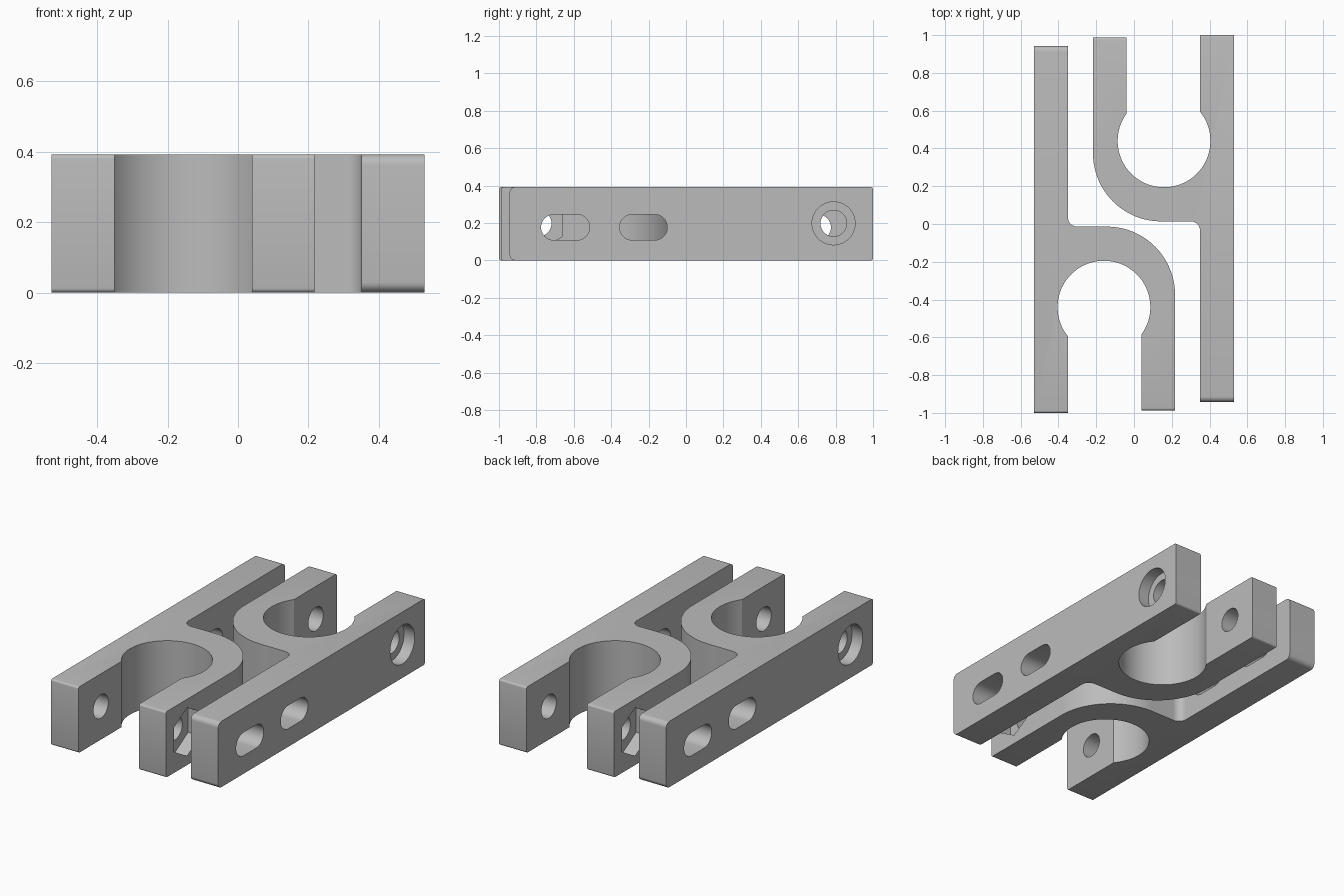
import bpy
import bmesh
from math import pi, sin, cos, sqrt, atan2, radians

cube = bpy.data.objects.get("Cube")
if cube:
    bpy.data.objects.remove(cube, do_unlink=True)

HEIGHT = 0.392
OUT, IN = 0.53, 0.35            # bar outer and inner faces
HOOK_OUT, HOOK_IN = -0.217, -0.04
BACK, FRONT, HOOK_END = 1.0, -0.943, 0.987
WEB = 0.014                     # front face of the web joining hook and bar
BORE = (0.159, 0.44, 0.2455)    # x, y, radius
BOLT_Y, BOLT_Z = 0.789, 0.198
SLOT_Z, SLOT_R = 0.177, 0.069

grey = bpy.data.materials.new("plain grey")
grey.use_nodes = True
colour = (0.5, 0.5, 0.5, 1)
grey.diffuse_color = colour
grey.node_tree.nodes["Principled BSDF"].inputs["Base Color"].default_value = colour


def arc(cx, cy, r, start, end, n):
    return [(cx + r * cos(start + (end - start) * i / n),
             cy + r * sin(start + (end - start) * i / n)) for i in range(n + 1)]


def prism(name, points, place, depth):
    """Extrude a closed outline; place maps (u, v, w) to x, y, z."""
    bm = bmesh.new()
    low = [bm.verts.new(place(u, v, 0)) for u, v in points]
    high = [bm.verts.new(place(u, v, depth)) for u, v in points]
    bm.faces.new(low)
    bm.faces.new(high)
    for i in range(len(points)):
        j = (i + 1) % len(points)
        bm.faces.new((low[i], low[j], high[j], high[i]))
    bmesh.ops.recalc_face_normals(bm, faces=bm.faces)
    mesh = bpy.data.meshes.new(name)
    bm.to_mesh(mesh)
    bm.free()
    obj = bpy.data.objects.new(name, mesh)
    bpy.context.collection.objects.link(obj)
    return obj


def round_ends(obj, y, radius, segments):
    """Round the upper and lower edges of the end face at the given y."""
    bm = bmesh.new()
    bm.from_mesh(obj.data)
    edges = [e for e in bm.edges
             if all(abs(v.co.y - y) < 1e-4 for v in e.verts)
             and abs(e.verts[0].co.z - e.verts[1].co.z) < 1e-4]
    bmesh.ops.bevel(bm, geom=edges, offset=radius, segments=segments,
                    profile=0.5, affect='EDGES')
    bm.to_mesh(obj.data)
    bm.free()


def cut(obj, points, x0, x1):
    """Cut an outline in the y-z plane through obj between two x values."""
    cutter = prism("cutter", points, lambda u, v, w: (x0 + w, u, v), x1 - x0)
    cutter.hide_render = True
    mod = obj.modifiers.new("hole", 'BOOLEAN')
    mod.operation = 'DIFFERENCE'
    mod.solver = 'EXACT'
    mod.object = cutter
    bpy.context.view_layer.objects.active = obj
    bpy.ops.object.modifier_apply(modifier=mod.name)
    bpy.data.objects.remove(cutter, do_unlink=True)


def circle(r, n=40, turn=0.0):
    return arc(BOLT_Y, BOLT_Z, r, turn, turn + 2 * pi, n)[:-1]


# Clamp outline: long bar, web, rounded hook and open bore
bx, by, br = BORE
left = atan2(sqrt(br**2 - (HOOK_IN - bx)**2), HOOK_IN - bx)
right = atan2(sqrt(br**2 - (IN - bx)**2), IN - bx)
R, fillet = 0.36, 0.05
outline = [(OUT, FRONT), (OUT, BACK), (IN, BACK)]
outline += arc(bx, by, br, right, left - 2 * pi, 72)
outline += [(HOOK_IN, HOOK_END), (HOOK_OUT, HOOK_END)]
outline += arc(HOOK_OUT + R, WEB + R, R, pi, 1.5 * pi, 32)
outline += arc(IN - fillet, WEB - fillet, fillet, pi / 2, 0, 10)
outline += [(IN, FRONT)]

clamp = prism("left_clamp", outline, lambda u, v, w: (u, v, w), HEIGHT)
clamp.data.materials.append(grey)
round_ends(clamp, FRONT, 0.03, 6)
round_ends(clamp, BACK, 0.012, 4)
round_ends(clamp, HOOK_END, 0.012, 4)

# Bolt hole, round counterbore in the bar, hexagonal nut pocket in the hook
cut(clamp, circle(0.07), -0.3, 0.6)
cut(clamp, circle(0.115, 48), OUT - 0.07, 0.6)
cut(clamp, circle(0.144, 6, pi / 6), -0.3, HOOK_OUT + 0.08)

# Two mounting slots near the front of the bar
for y0, y1 in ((-0.775, -0.515), (-0.355, -0.10)):
    slot = arc(y1 - SLOT_R, SLOT_Z, SLOT_R, -pi / 2, pi / 2, 16)
    slot += arc(y0 + SLOT_R, SLOT_Z, SLOT_R, pi / 2, 1.5 * pi, 16)
    cut(clamp, slot, 0.3, 0.6)

bpy.ops.object.select_all(action='DESELECT')
clamp.select_set(True)
bpy.context.view_layer.objects.active = clamp
bpy.ops.object.shade_smooth_by_angle(angle=radians(28))

# Matching clamp, turned half way round
other = bpy.data.objects.new("right_clamp", clamp.data)
other.rotation_euler.z = pi
bpy.context.collection.objects.link(other)
